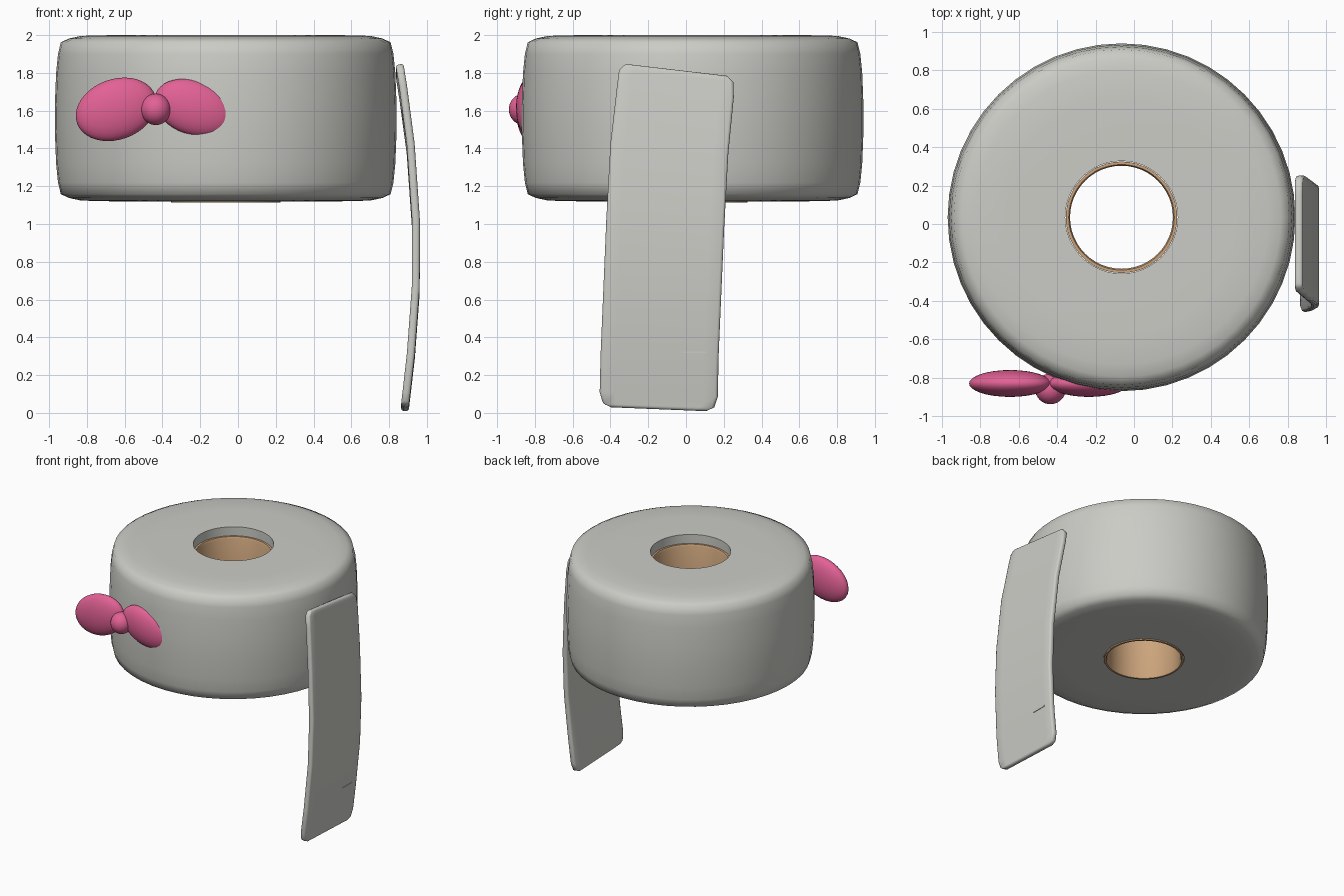
import bpy, bmesh, math
from mathutils import Matrix, Vector

if "Cube" in bpy.data.objects:
    bpy.data.objects.remove(bpy.data.objects["Cube"])


def material(name, rgb):
    m = bpy.data.materials.new(name)
    m.diffuse_color = (*rgb, 1)
    m.use_nodes = True
    m.node_tree.nodes["Principled BSDF"].inputs["Base Color"].default_value = m.diffuse_color
    return m


PAPER = material("paper grey", (0.60, 0.60, 0.565))
CARD = material("cardboard brown", (0.60, 0.37, 0.20))
PINK = material("bow pink", (0.76, 0.12, 0.30))
CENTRE = Vector((-0.065, 0.035, 0))


def finish(name, bm, mat, angle=60):
    bmesh.ops.recalc_face_normals(bm, faces=bm.faces)
    mesh = bpy.data.meshes.new(name)
    bm.to_mesh(mesh)
    bm.free()
    mesh.materials.append(mat)
    ob = bpy.data.objects.new(name, mesh)
    bpy.context.collection.objects.link(ob)
    bpy.ops.object.select_all(action='DESELECT')
    ob.select_set(True)
    bpy.context.view_layer.objects.active = ob
    bpy.ops.object.shade_smooth_by_angle(angle=math.radians(angle))
    return ob


def lathe(name, profile, mat, segments=48):
    """Spin a closed (radius, z) profile around the roll's axis."""
    bm = bmesh.new()
    rings = []
    for i in range(segments):
        a = 2 * math.pi * i / segments
        rings.append([bm.verts.new(CENTRE + Vector((r * math.cos(a), r * math.sin(a), z)))
                      for r, z in profile])
    n = len(profile)
    for i in range(segments):
        p, q = rings[i], rings[(i + 1) % segments]
        for j in range(n):
            k = (j + 1) % n
            bm.faces.new((p[j], q[j], q[k], p[k]))
    return finish(name, bm, mat)


def ellipsoid(name, centre, radii, tilt, mat):
    bm = bmesh.new()
    m = (Matrix.Translation(centre) @ Matrix.Rotation(math.radians(tilt), 4, 'Y')
         @ Matrix.Diagonal((*radii, 1)))
    bmesh.ops.create_uvsphere(bm, u_segments=32, v_segments=20, radius=1, matrix=m)
    return finish(name, bm, mat)


# Paper roll with soft shoulders and a round hole
upper = [(0.905, 1.62), (0.898, 1.80), (0.888, 1.90), (0.873, 1.962),
         (0.83, 1.982), (0.765, 1.996), (0.60, 2.0), (0.293, 2.0)]
lower = [(r, 3.12 - z) for r, z in reversed(upper)]
lathe("paper_roll", lower + upper, PAPER)

# Cardboard tube, recessed at the top and just proud below
lathe("cardboard_tube", [(0.290, 1.113), (0.275, 1.113), (0.268, 1.13), (0.268, 1.915),
                         (0.275, 1.93), (0.290, 1.93)], CARD)

# Hanging sheet: rows of (z, x, y centre, half width), bowed outward
rows = [(0.02, 0.883, -0.145, 0.25), (0.04, 0.885, -0.145, 0.295),
        (0.10, 0.892, -0.144, 0.313), (0.30, 0.915, -0.140, 0.312),
        (0.65, 0.941, -0.125, 0.312), (1.00, 0.942, -0.110, 0.312),
        (1.40, 0.914, -0.088, 0.312), (1.70, 0.874, -0.056, 0.309),
        (1.78, 0.861, -0.052, 0.303), (1.815, 0.856, -0.052, 0.270)]
bm = bmesh.new()
COLS = 8
grid = []
for z, x, y, w in rows:
    slope = -0.01 - 0.012 * z
    grid.append([bm.verts.new((x, y + w * u, z + slope * u))
                 for u in [2 * c / COLS - 1 for c in range(COLS + 1)]])
for a, b in zip(grid, grid[1:]):
    for c in range(COLS):
        bm.faces.new((a[c], a[c + 1], b[c + 1], b[c]))
sheet = finish("hanging_sheet", bm, PAPER)
solid = sheet.modifiers.new("thickness", 'SOLIDIFY')
solid.thickness = 0.042
solid.offset = 0
soft = sheet.modifiers.new("soft_edges", 'BEVEL')
soft.width = 0.014
soft.segments = 2
soft.limit_method = 'ANGLE'
soft.angle_limit = math.radians(50)

# Small crease near the sheet's lower end
bm = bmesh.new()
bmesh.ops.create_cube(bm, size=1, matrix=Matrix.Translation((0.938, 0.045, 0.322))
                      @ Matrix.Diagonal((0.008, 0.12, 0.008, 1)))
finish("sheet_crease", bm, PAPER, 30)

# Bow: two tilted lobes and a round knot
ellipsoid("bow_left_lobe", (-0.645, -0.83, 1.607), (0.22, 0.07, 0.16), -20, PINK)
ellipsoid("bow_right_lobe", (-0.235, -0.83, 1.615), (0.215, 0.07, 0.143), 20, PINK)
ellipsoid("bow_knot", (-0.435, -0.858, 1.607), (0.08, 0.08, 0.083), 0, PINK)
